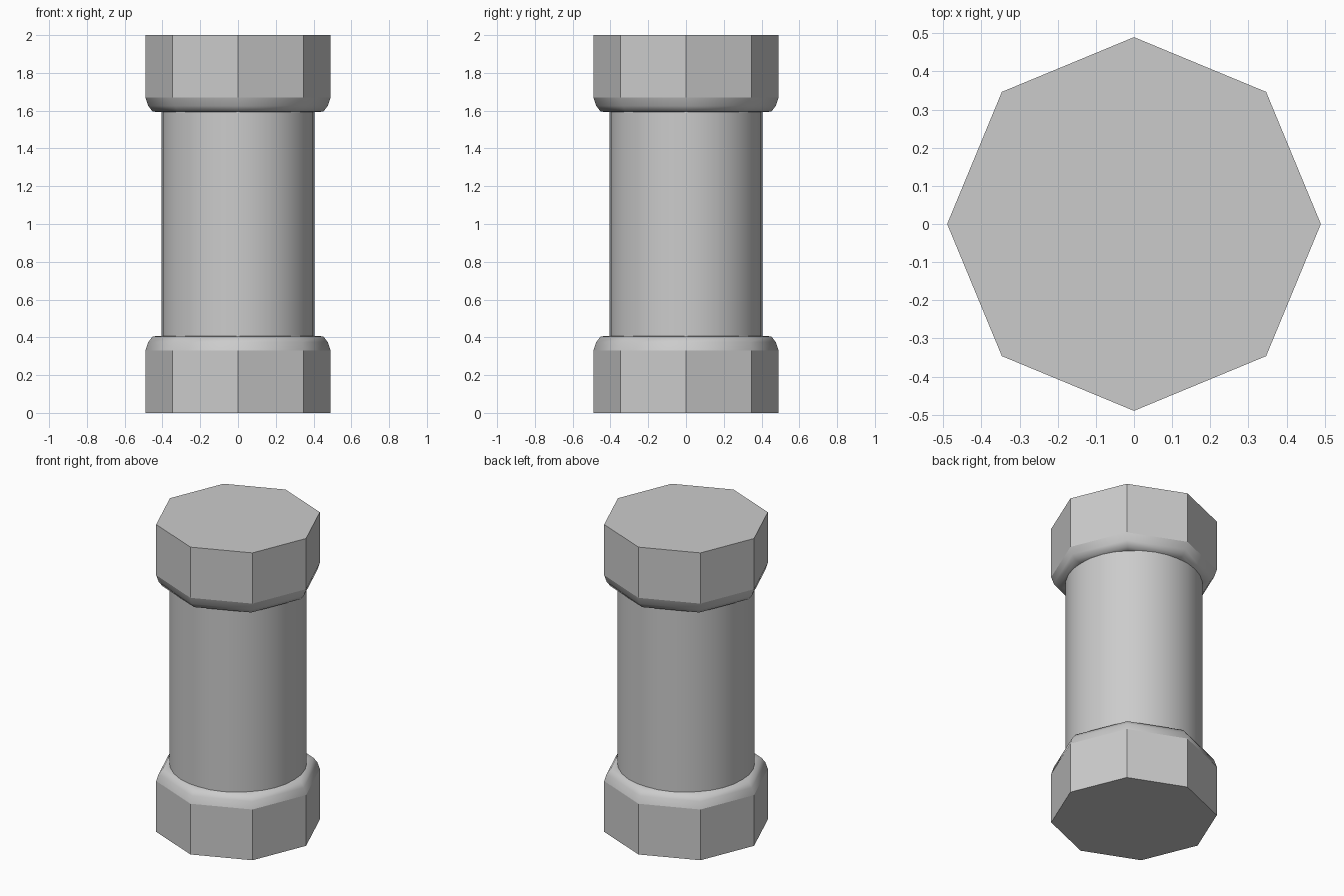
import bpy, bmesh
from math import cos, sin, tau

if "Cube" in bpy.data.objects:
    bpy.data.objects.remove(bpy.data.objects["Cube"])


def lathe(name, profile, sides, flat_rows=(), close_start=False):
    """Stack rings of (radius, z) into a surface; listed rows stay flat."""
    bm = bmesh.new()
    rings = [[bm.verts.new((r * cos(tau * i / sides), r * sin(tau * i / sides), z))
              for i in range(sides)] for r, z in profile]
    for row, (a, b) in enumerate(zip(rings, rings[1:])):
        for i in range(sides):
            j = (i + 1) % sides
            face = bm.faces.new((a[i], a[j], b[j], b[i]))
            face.smooth = row not in flat_rows
    if close_start:
        bm.faces.new(rings[0][::-1])
    bmesh.ops.recalc_face_normals(bm, faces=bm.faces)
    # Hard outer rim and corners between flat sides
    for e in bm.edges:
        if any(not f.smooth for f in e.link_faces):
            e.smooth = False
    mesh = bpy.data.meshes.new(name)
    bm.to_mesh(mesh)
    bm.free()
    obj = bpy.data.objects.new(name, mesh)
    bpy.context.collection.objects.link(obj)
    return obj


# Octagonal end caps with a rounded shoulder meeting the shaft
shoulder = [(0.49, 0.0), (0.49, 0.33), (0.475, 0.375), (0.452, 0.405), (0.40, 0.408)]
for name, flip in (("bottom_cap", False), ("top_cap", True)):
    profile = [(r, 2 - z if flip else z) for r, z in shoulder]
    cap = lathe(name, profile, 8, flat_rows=(0,), close_start=True)
    if flip:
        # Outward-facing normals on the mirrored cap
        top = max(cap.data.polygons, key=lambda p: p.center.z)
        if top.normal.z < 0:
            cap.data.flip_normals()
    else:
        low = min(cap.data.polygons, key=lambda p: p.center.z)
        if low.normal.z > 0:
            cap.data.flip_normals()

# Round shaft between the caps
lathe("shaft", [(0.405, 0.39), (0.405, 1.61)], 32)
